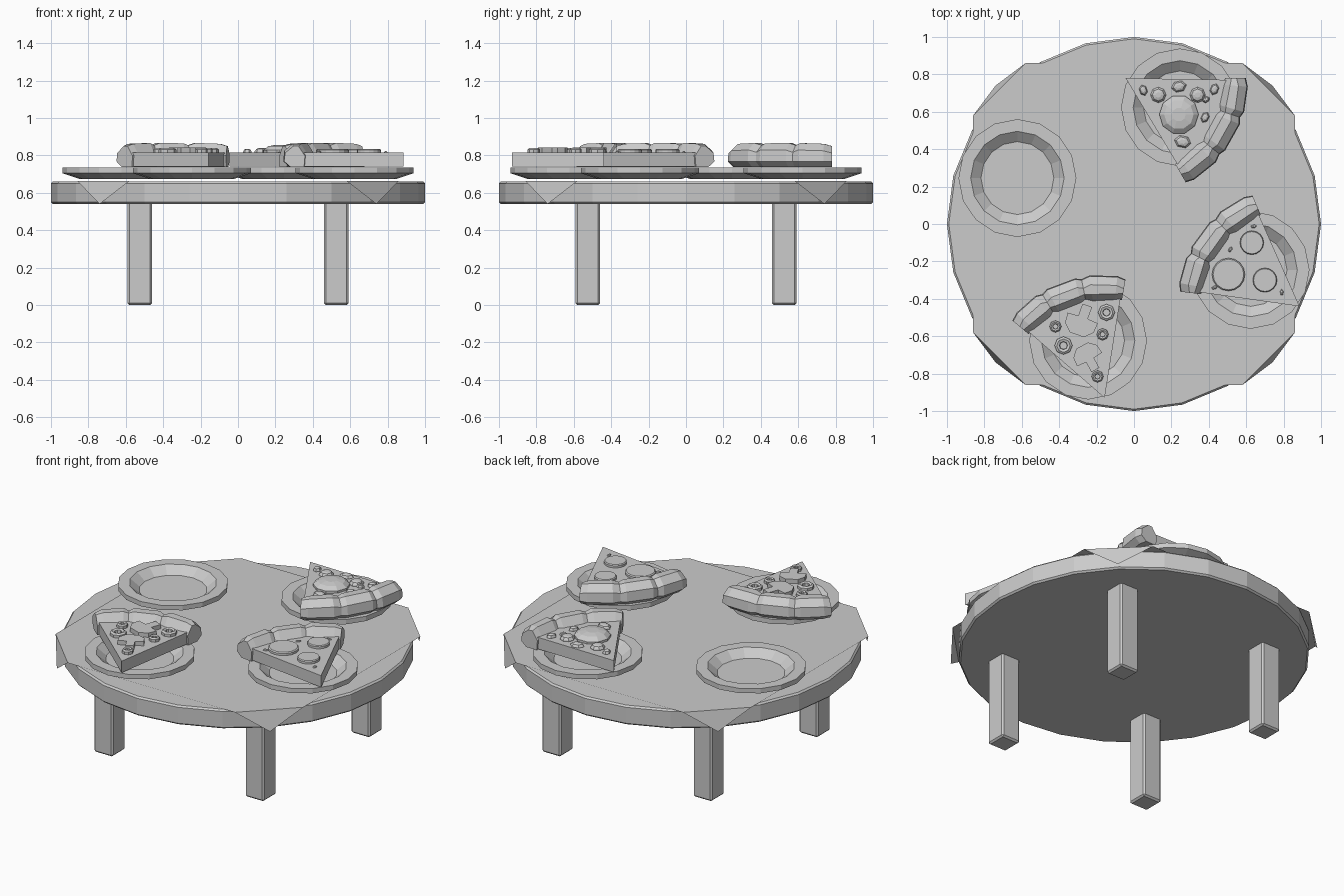
import bpy, bmesh, math
from math import sin, cos, pi, radians
from mathutils import Matrix, Vector

if "Cube" in bpy.data.objects:
    bpy.data.objects.remove(bpy.data.objects["Cube"])


def make(name, verts, faces):
    me = bpy.data.meshes.new(name)
    bm = bmesh.new()
    vs = [bm.verts.new(v) for v in verts]
    for f in faces:
        bm.faces.new([vs[i] for i in f])
    bmesh.ops.recalc_face_normals(bm, faces=bm.faces)
    bm.to_mesh(me)
    bm.free()
    ob = bpy.data.objects.new(name, me)
    bpy.context.collection.objects.link(ob)
    return ob


def loft(name, rings, closed=False):
    """Bridge equal rings; cap the ends unless the loft closes on itself."""
    n, m = len(rings[0]), len(rings)
    verts = [p for r in rings for p in r]
    faces = []
    for k in range(m if closed else m - 1):
        a, b = k * n, (k + 1) % m * n
        faces += [(a + i, a + (i + 1) % n, b + (i + 1) % n, b + i) for i in range(n)]
    if not closed:
        faces += [tuple(range(n))[::-1], tuple(range((m - 1) * n, m * n))]
    return make(name, verts, faces)


def turned(name, profile, n, at, stretch=1.0, turn=0.0, closed=False):
    """Revolve an (r, z) profile around a vertical axis with n sides."""
    rings = []
    for r, z in profile:
        ring = []
        for i in range(n):
            t = 2 * pi * i / n
            x, y = r * cos(t), r * stretch * sin(t)
            ring.append((at[0] + x * cos(turn) - y * sin(turn),
                         at[1] + x * sin(turn) + y * cos(turn), z))
        rings.append(ring)
    return loft(name, rings, closed)


# Table top and legs
turned("table_top", [(0.99, 0.54), (1, 0.55), (1, 0.65), (0.99, 0.66)], 24, (0, 0))
for sx in (-1, 1):
    for sy in (-1, 1):
        bpy.ops.mesh.primitive_cube_add(size=1, location=(sx * 0.525, sy * 0.525, 0.275))
        leg = bpy.context.object
        leg.name = "table_leg"
        leg.data.transform(Matrix.Diagonal((0.13, 0.13, 0.55, 1)))
        bev = leg.modifiers.new("bevel", 'BEVEL')
        bev.width, bev.segments = 0.01, 1

# Tablecloth: flat sheet with four corners hanging down
a, b, c, zc = 0.86, 0.58, 0.74, 0.664
cloth = []
for k in range(4):
    rot = Matrix.Rotation(k * pi / 2, 3, 'Z')
    cloth += [tuple(rot @ Vector(p)) for p in ((a, b, zc), (b, a, zc), (c, c, 0.54))]
make("tablecloth", cloth,
     [tuple(i for k in range(4) for i in (3 * k, 3 * k + 1))]
     + [(3 * k, 3 * k + 2, 3 * k + 1) for k in range(4)])

# Plates: four around the table
for k in range(4):
    t = radians(68.5 + 90 * k)
    turned("plate", [(0.225, 0.675), (0.315, 0.705), (0.315, 0.735), (0.25, 0.735),
                     (0.195, 0.69)], 16, (0.67 * cos(t), 0.67 * sin(t)))

# Pizza slices: wedge plus lumpy crust, pointing from the tip
CRUST = [(0.53, 0.738), (0.62, 0.738), (0.655, 0.768), (0.65, 0.825),
         (0.605, 0.862), (0.56, 0.862), (0.525, 0.81)]
STATIONS = [(-30, -0.012), (-26, 0), (-13, 0.005), (-9, -0.008), (-6, 0.003),
            (8, 0.004), (11, -0.008), (14, 0.004), (26, 0), (30, -0.012)]


def pizza_slice(tip, heading):
    def polar(r, deg, z):
        t = radians(heading + deg)
        return (tip[0] + r * cos(t), tip[1] + r * sin(t), z)
    outline = [(0, 0)] + [(0.56, d) for d in (-29, -10, 10, 29)]
    loft("pizza_wedge", [[polar(r, d, z) for r, d in outline] for z in (0.742, 0.815)])
    rings = []
    for d, dz in STATIONS:
        rings.append([polar(r + (dz if r > 0.6 else -dz / 2 if r < 0.57 else 0), d,
                            z + (dz if z > 0.8 else 0)) for r, z in CRUST])
    loft("pizza_crust", rings)


pizza_slice((-0.045, 0.78), -30)
pizza_slice((0.885, -0.44), 143)
pizza_slice((-0.157, -0.93), 110)


def dome(name, x, y, r, h, n=8, stretch=1.0, turn=0.0):
    z = 0.805
    turned(name, [(r, z), (r, z + h * 0.45), (r * 0.75, z + h * 0.85), (r * 0.35, z + h)],
           n, (x, y), stretch, turn)


# First slice: tomato dome, small domes and leaf-like bits
dome("tomato", 0.24, 0.585, 0.105, 0.052, 10)
for x in (0.13, 0.34):
    dome("small_tomato", x, 0.69, 0.042, 0.035, 8)
for x, y, r, t in ((0.05, 0.715, 0.03, 1.9), (0.24, 0.735, 0.042, 0.2), (0.43, 0.72, 0.032, 1.2),
                   (0.38, 0.57, 0.03, 1.1), (0.26, 0.44, 0.046, -0.2), (0.385, 0.665, 0.022, 0.5)):
    dome("topping_bit", x, y, r, 0.03, 6, 0.75, t)

# Second slice: flat sausage discs and crumbs
for x, y, r in ((0.505, -0.27, 0.088), (0.63, -0.1, 0.064), (0.70, -0.30, 0.065)):
    turned("sausage_disc", [(r, 0.805), (r, 0.828), (r * 0.93, 0.834)], 16, (x, y))
for x, y, t in ((0.64, -0.013, 0.2), (0.515, -0.136, 1.0), (0.79, -0.365, 1.6), (0.43, -0.34, 0.4)):
    dome("herb_crumb", x, y, 0.018, 0.018, 5, 0.6, t)

# Third slice: olive rings and mushroom slices
for x, y, r in ((-0.147, -0.473, 0.045), (-0.42, -0.548, 0.032), (-0.377, -0.65, 0.048),
                (-0.168, -0.59, 0.032), (-0.195, -0.815, 0.032)):
    turned("olive_ring", [(r, 0.81), (r, 0.832), (r * 0.75, 0.84), (r * 0.45, 0.835),
                          (r * 0.4, 0.81)], 8, (x, y), closed=True)
MUSHROOM = [(-0.3, -1), (0.3, -1), (0.3, -0.25), (0.95, -0.2), (0.9, 0.4), (0.45, 0.85),
            (-0.45, 0.85), (-0.9, 0.4), (-0.95, -0.2), (-0.3, -0.25)]
for x, y, s, t in ((-0.28, -0.52, 0.09, 2.8), (-0.245, -0.71, 0.08, 0.5)):
    loft("mushroom_slice", [[(x + s * (u * cos(t) - v * sin(t)), y + s * (u * sin(t) + v * cos(t)), z)
                             for u, v in MUSHROOM] for z in (0.805, 0.842)])
